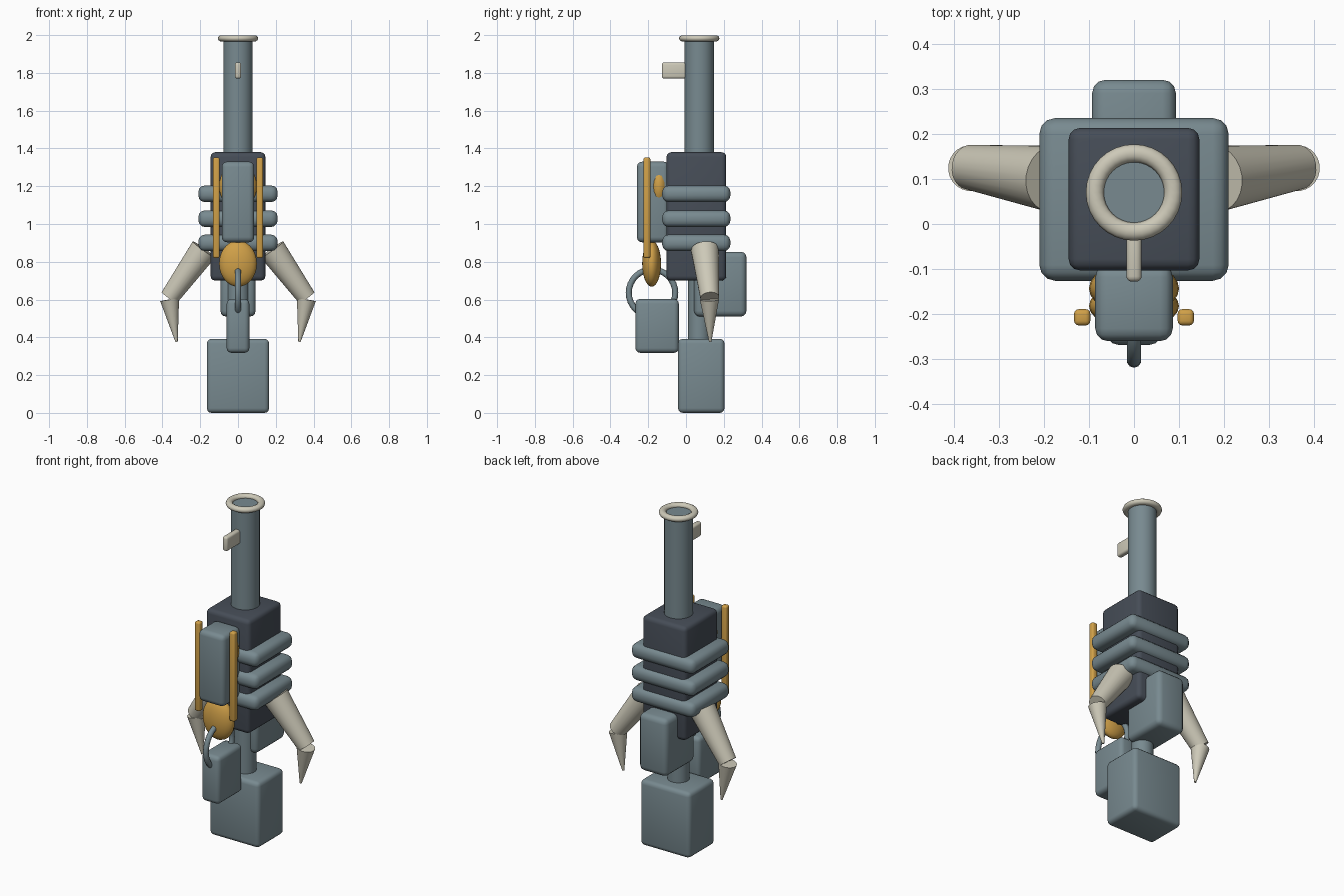
import bpy, math
from mathutils import Vector

if "Cube" in bpy.data.objects:
    bpy.data.objects.remove(bpy.data.objects["Cube"])


def material(name, rgb):
    m = bpy.data.materials.new(name)
    m.diffuse_color = (*rgb, 1)
    m.use_nodes = True
    m.node_tree.nodes["Principled BSDF"].inputs["Base Color"].default_value = m.diffuse_color
    return m


STEEL = material("blue grey steel", (0.188, 0.254, 0.279))
DARK = material("dark slate", (0.061, 0.074, 0.095))
BONE = material("bone", (0.61, 0.584, 0.479))
GOLD = material("gold", (0.631, 0.352, 0.065))


def finish(name, mat, angle=40):
    ob = bpy.context.object
    ob.name = name
    ob.data.materials.append(mat)
    bpy.ops.object.shade_smooth_by_angle(angle=math.radians(angle))
    return ob


def box(name, mat, x, y, z, bevel):
    """Rounded box from (min, max) ranges."""
    bpy.ops.mesh.primitive_cube_add(size=1)
    ob = bpy.context.object
    size = [b - a for a, b in (x, y, z)]
    for v in ob.data.vertices:
        v.co = [v.co[i] * size[i] for i in range(3)]
    ob.location = [(a + b) / 2 for a, b in (x, y, z)]
    mod = ob.modifiers.new("rounding", "BEVEL")
    mod.width = bevel
    mod.segments = 3
    bpy.ops.object.modifier_apply(modifier=mod.name)
    return finish(name, mat)


def taper(name, mat, start, end, r1, r2, sides=24):
    """Cylinder or cone between two points."""
    a, b = Vector(start), Vector(end)
    bpy.ops.mesh.primitive_cone_add(vertices=sides, radius1=r1, radius2=r2,
                                    depth=(b - a).length, location=(a + b) / 2)
    bpy.context.object.rotation_euler = (b - a).to_track_quat('Z', 'Y').to_euler()
    return finish(name, mat)


def egg(name, mat, centre, radii):
    bpy.ops.mesh.primitive_uv_sphere_add(segments=24, ring_count=14, location=centre)
    bpy.context.object.scale = radii
    return finish(name, mat)


# barrel, muzzle ring and sight
taper("barrel", STEEL, (0, 0.07, 1.3), (0, 0.07, 1.98), 0.078, 0.078, 32)
bpy.ops.mesh.primitive_torus_add(major_segments=32, minor_segments=10,
                                 major_radius=0.087, minor_radius=0.02,
                                 location=(0, 0.07, 1.983))
bpy.context.object.scale.z = 0.85
finish("muzzle_ring", BONE)
box("front_sight", BONE, (-0.017, 0.017), (-0.128, 0.02), (1.77, 1.855), 0.012)

# main body with three wrapped bands
box("body", DARK, (-0.145, 0.145), (-0.103, 0.213), (0.70, 1.38), 0.025)
for i, z in enumerate((0.9, 1.028, 1.16)):
    box(f"band_{i + 1}", STEEL, (-0.21, 0.21), (-0.126, 0.235),
        (z - 0.044, z + 0.044), 0.035)

# front case, its side rods and the gold bulbs
box("front_case", STEEL, (-0.086, 0.086), (-0.26, -0.09), (0.903, 1.33), 0.028)
for side, s in (("left", -1), ("right", 1)):
    box(f"{side}_rod", GOLD, (s * 0.115 - 0.018, s * 0.115 + 0.018),
        (-0.225, -0.189), (0.82, 1.352), 0.01)
egg("lower_bulb", GOLD, (0, -0.182, 0.79), (0.1, 0.05, 0.122))
egg("upper_bulb", GOLD, (0, -0.143, 1.2), (0.1, 0.058, 0.122))

# jointed claws
for side, s in (("left", -1), ("right", 1)):
    taper(f"{side}_claw_arm", BONE, (s * 0.18, 0.10, 0.865),
          (s * 0.364, 0.126, 0.61), 0.074, 0.05)
    taper(f"{side}_claw_tip", BONE, (s * 0.362, 0.124, 0.6),
          (s * 0.325, 0.128, 0.375), 0.051, 0.006)

# rear box, grip post and foot block
box("rear_box", STEEL, (-0.093, 0.093), (0.043, 0.32), (0.51, 0.853), 0.03)
taper("post", STEEL, (0, 0.07, 0.35), (0, 0.07, 0.75), 0.06, 0.06)
box("foot_block", STEEL, (-0.165, 0.165), (-0.042, 0.204), (0.0, 0.392), 0.025)

# hanging tag and its ring
bpy.ops.mesh.primitive_torus_add(major_segments=32, minor_segments=10,
                                 major_radius=0.123, minor_radius=0.016,
                                 location=(0, -0.18, 0.636),
                                 rotation=(0, math.pi / 2, 0))
finish("tag_ring", STEEL)
box("hanging_tag", STEEL, (-0.06, 0.06), (-0.268, -0.038), (0.318, 0.603), 0.025)
